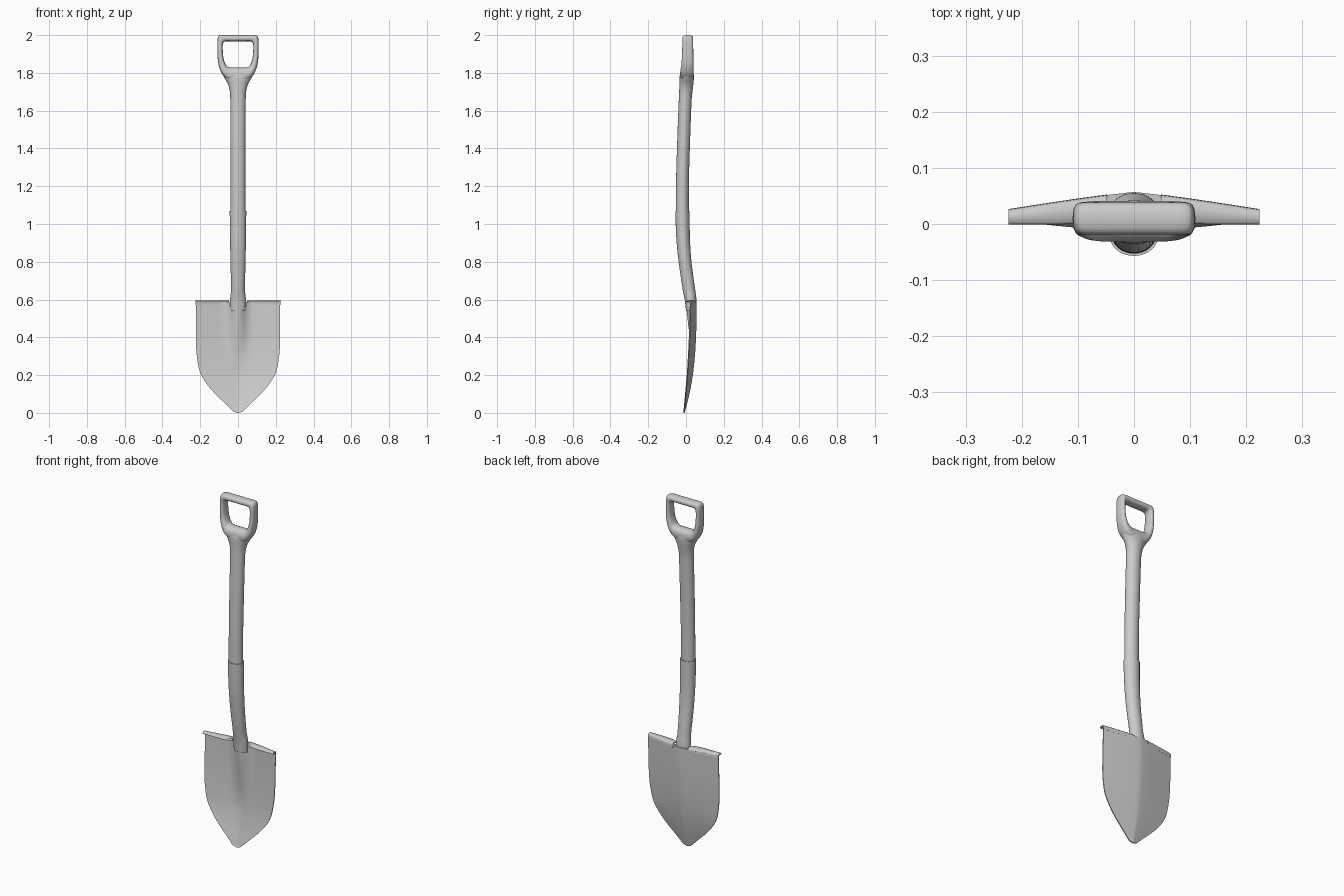
import bpy, bmesh, math

if "Cube" in bpy.data.objects:
    bpy.data.objects.remove(bpy.data.objects["Cube"])


def curve(keys, t):
    """Smooth interpolation through rows of (t, a, b, ...)."""
    n = len(keys)
    t = min(max(t, keys[0][0]), keys[-1][0])
    i = next(k for k in range(n - 1) if t <= keys[k + 1][0])
    p, q = keys[i], keys[i + 1]
    o, r = keys[max(i - 1, 0)], keys[min(i + 2, n - 1)]
    h = q[0] - p[0]
    s = (t - p[0]) / h
    out = []
    for c in range(1, len(p)):
        m0 = (q[c] - o[c]) / (q[0] - o[0]) * h
        m1 = (r[c] - p[c]) / (r[0] - p[0]) * h
        out.append((2*s**3 - 3*s*s + 1) * p[c] + (s**3 - 2*s*s + s) * m0
                   + (3*s*s - 2*s**3) * q[c] + (s**3 - s*s) * m1)
    return out


def loft(name, rings, closed=False, angle=40):
    """Skin a list of point rings; cap the ends unless the path is closed."""
    bm = bmesh.new()
    vs = [[bm.verts.new(p) for p in r] for r in rings]
    n = len(vs[0])
    for i in range(len(vs) if closed else len(vs) - 1):
        a, b = vs[i], vs[(i + 1) % len(vs)]
        for j in range(n):
            k = (j + 1) % n
            bm.faces.new((a[j], a[k], b[k], b[j]))
    if not closed:
        bm.faces.new(vs[0])
        bm.faces.new(vs[-1])
    bmesh.ops.remove_doubles(bm, verts=bm.verts, dist=1e-5)
    bmesh.ops.recalc_face_normals(bm, faces=bm.faces)
    me = bpy.data.meshes.new(name)
    bm.to_mesh(me)
    bm.free()
    ob = bpy.data.objects.new(name, me)
    bpy.context.collection.objects.link(ob)
    bpy.ops.object.select_all(action='DESELECT')
    ob.select_set(True)
    bpy.context.view_layer.objects.active = ob
    bpy.ops.object.shade_smooth_by_angle(angle=math.radians(angle))
    return ob


def tube(name, keys, steps):
    """Elliptical tube from rows of (z, centre y, x radius, y radius)."""
    rings = []
    for i in range(steps + 1):
        z = keys[0][0] + (keys[-1][0] - keys[0][0]) * i / steps
        cy, rx, ry = curve(keys, z)
        rings.append([(rx * math.cos(a), cy + ry * math.sin(a), z)
                      for a in (math.tau * k / 32 for k in range(32))])
    return loft(name, rings)


# Wooden shaft, flaring into the neck below the grip
tube("shaft", [(1.03, -.019, .040, .034), (1.25, -.018, .039, .034),
               (1.45, -.012, .040, .034), (1.66, -.004, .041, .034),
               (1.70, -.001, .043, .035), (1.74, .002, .053, .037),
               (1.78, .004, .075, .038), (1.80, .005, .078, .034),
               (1.815, .006, .064, .020)], 64)

# Metal socket with a slightly larger rim
tube("socket", [(.54, .026, .040, .026), (.60, .024, .042, .031),
                (.65, .016, .037, .033), (.80, -.005, .040, .034),
                (.92, -.015, .042, .036), (1.07, -.019, .044, .038)], 40)

# D-shaped grip: outer and inner outline (x, z) from bottom centre to top centre
HALF = [(0, 0, 1.755, 0, 1.828), (1, .045, 1.760, .045, 1.829),
        (2, .078, 1.785, .064, 1.842), (3, .098, 1.825, .076, 1.875),
        (4, .107, 1.870, .080, 1.910), (5, .109, 1.930, .081, 1.932),
        (6, .109, 1.965, .080, 1.952), (7, .105, 1.991, .074, 1.963),
        (8, .091, 2.000, .062, 1.967), (9, .045, 2.000, .035, 1.967),
        (10, 0, 2.000, 0, 1.967)]
half = [curve(HALF, i / 4) for i in range(41)]
path = half + [[-a, b, -c, d] for a, b, c, d in half[-2:0:-1]]
rings = []
for ox, oz, ix, iz in path:
    ring = []
    for k in range(20):
        a = math.tau * k / 20
        c, s = math.cos(a), math.sin(a)
        c, s = (math.copysign(abs(v) ** .8, v) for v in (c, s))
        x, z = (ox + ix) / 2 + c * (ox - ix) / 2, (oz + iz) / 2 + c * (oz - iz) / 2
        cy, d = curve([(1.75, .003, .037), (1.8, .005, .036),
                       (1.86, .008, .031), (2.0, .010, .028)], z)
        ring.append((x, cy + d * s, z))
    rings.append(ring)
loft("grip", rings, closed=True)

# Blade: dished pointed sheet, with the socket fading into its front
WIDTH = [(0, 0), (.006, .022), (.02, .038), (.05, .068), (.10, .120), (.15, .163),
         (.21, .199), (.28, .215), (.36, .222), (.60, .223)]
DISH = [(0, -.007, -.009), (.1, .018, .000), (.2, .036, .009), (.3, .047, .015),
        (.4, .053, .020), (.5, .056, .023), (.6, .057, .026)]   # z, centre, edge
BUMP = [(0, 0), (.2, 0), (.3, .010), (.39, .026), (.5, .043), (.6, .052)]


def back_y(x, z):
    w = max(curve(WIDTH, z)[0], 1e-4)
    yc, ye = curve(DISH, z)
    return yc + (ye - yc) * min(abs(x) / w, 1) ** 1.15


rings = []
for i in range(49):
    z = .588 * (i / 48) ** 1.4
    w = max(curve(WIDTH, z)[0], 5e-4)
    xs = [w * (k / 16 - 1) for k in range(33)]
    ring = [(x, back_y(x, z), z) for x in xs]
    for x in reversed(xs):
        bump = max(curve(BUMP, z)[0], 0) * math.exp(-(x / .042) ** 2)
        ring.append((x, back_y(x, z) - .005 - bump, z))
    rings.append(ring)
loft("blade", rings)

# Folded foot treads on the top edge, left and right
for side, label in ((-1, "left"), (1, "right")):
    rings = []
    for i in range(13):
        t = i / 12
        x = .048 + .176 * t
        yb = back_y(x, .588)
        yf = -.001 + .016 * (1 - t) ** 6
        rings.append([(side * x, y, z) for y, z in (
            (yb, .570), (yb + .001, .584), (yb - .002, .593), (yb - .008, .598),
            (yf + .004, .597), (yf, .592), (yf, .587), (yf + .004, .590),
            (yb - .008, .591), (yb - .006, .584), (yb - .005, .570))])
    loft(label + "_foot_tread", rings, angle=50)
